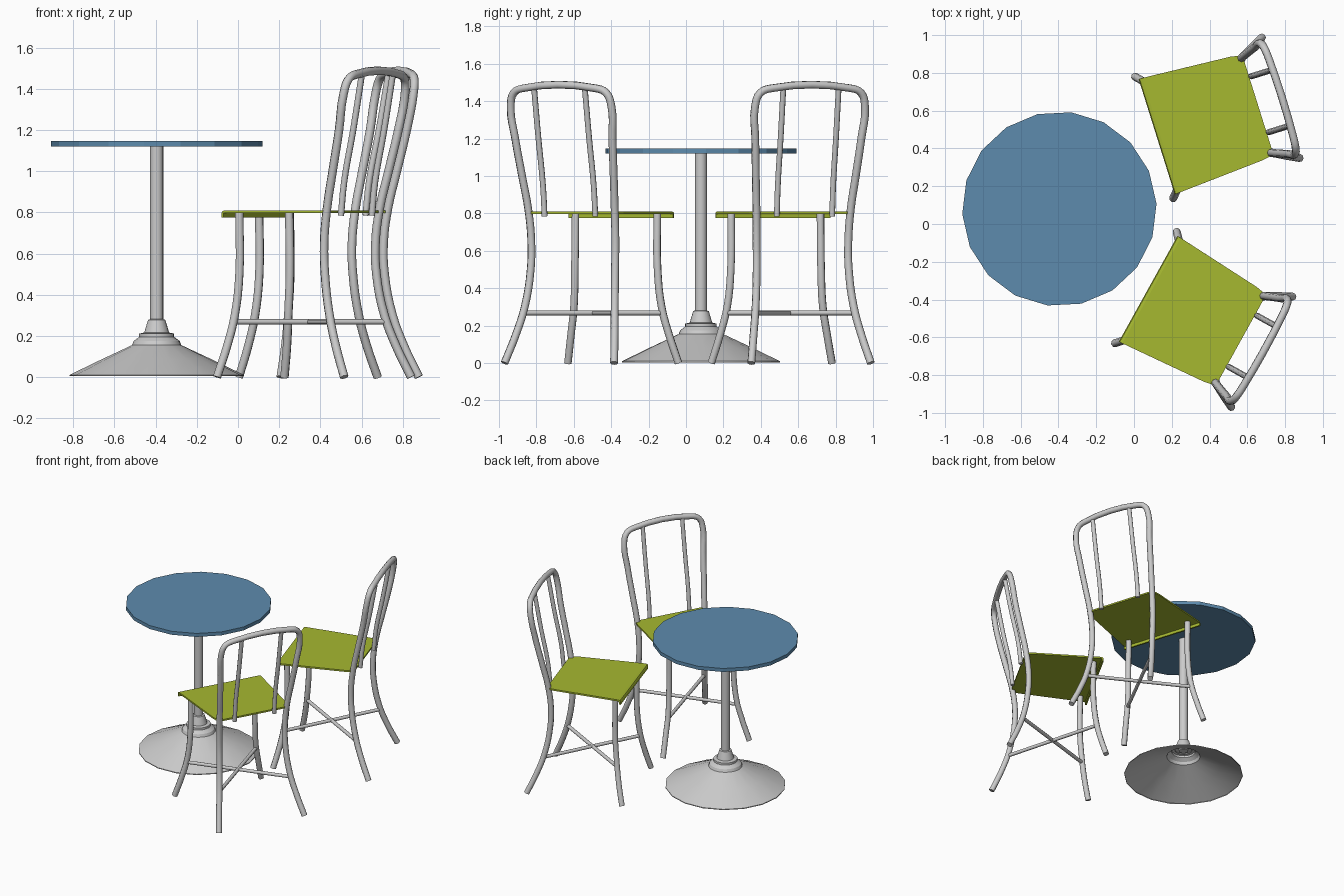
import bpy, bmesh, math
from mathutils import Matrix

if "Cube" in bpy.data.objects:
    bpy.data.objects.remove(bpy.data.objects["Cube"])

TABLE = (-0.395, 0.08)
# chair placements: front-edge midpoint x, y and facing angle
CHAIRS = [(0.12, 0.4625, 17.4), (0.075, -0.343, -29.0)]


def material(name, rgb):
    m = bpy.data.materials.new(name)
    m.diffuse_color = (*rgb, 1)
    m.use_nodes = True
    m.node_tree.nodes["Principled BSDF"].inputs["Base Color"].default_value = m.diffuse_color
    return m


GREEN = material("seat_green", (0.38, 0.48, 0.03))
BLUE = material("top_blue", (0.11, 0.26, 0.42))


def smooth(ob, angle=35):
    bpy.ops.object.select_all(action='DESELECT')
    ob.select_set(True)
    bpy.context.view_layer.objects.active = ob
    bpy.ops.object.shade_smooth_by_angle(angle=math.radians(angle))


def add(name, mesh, mat=None):
    ob = bpy.data.objects.new(name, mesh)
    if mat:
        mesh.materials.append(mat)
    bpy.context.collection.objects.link(ob)
    return ob


def lathe(name, profile, mat=None, sides=18, close=False, angle=35):
    """Spin (radius, z) points round the table axis."""
    bm = bmesh.new()
    rings = []
    for r, z in profile:
        rings.append([bm.verts.new((r * math.cos(a), r * math.sin(a), z))
                      for a in (math.radians(3) + math.tau * i / sides for i in range(sides))])
    for lo, hi in zip(rings, rings[1:]):
        for i in range(sides):
            j = (i + 1) % sides
            bm.faces.new((lo[i], lo[j], hi[j], hi[i]))
    if close:
        bm.faces.new(rings[0][::-1])
        bm.faces.new(rings[-1])
    me = bpy.data.meshes.new(name)
    bm.to_mesh(me)
    bm.free()
    ob = add(name, me, mat)
    ob.location = (*TABLE, 0)
    if angle:
        smooth(ob, angle)
    return ob


def tube_mesh(name, pts, radius):
    """Round bar along a smooth path, returned as a mesh."""
    cu = bpy.data.curves.new(name, 'CURVE')
    cu.dimensions = '3D'
    cu.bevel_depth = radius
    cu.bevel_resolution = 2
    cu.resolution_u = 4
    cu.use_fill_caps = True
    sp = cu.splines.new('BEZIER')
    sp.bezier_points.add(len(pts) - 1)
    for bp, p in zip(sp.bezier_points, pts):
        bp.co = p
        bp.handle_left_type = bp.handle_right_type = 'AUTO'
    ob = add(name, cu)
    bpy.ops.object.select_all(action='DESELECT')
    ob.select_set(True)
    bpy.context.view_layer.objects.active = ob
    bpy.ops.object.convert(target='MESH')
    ob = bpy.context.view_layer.objects.active
    smooth(ob, 50)
    me = ob.data
    bpy.data.objects.remove(ob)
    return me


def mirror(pts):
    return [(x, -y, z) for x, y, z in pts]


def seat_mesh():
    """Thin plate with rounded back corners and a turned-down front lip."""
    rows = [(0.0, 0.32, 0.775), (0.0, 0.32, 0.798), (0.005, 0.32, 0.806), (0.02, 0.319, 0.81),
            (0.50, 0.287, 0.81), (0.535, 0.28, 0.81), (0.555, 0.262, 0.81), (0.562, 0.235, 0.81)]
    bm = bmesh.new()
    pairs = [(bm.verts.new((u, -w, z)), bm.verts.new((u, w, z))) for u, w, z in rows]
    for (a, b), (c, d) in zip(pairs, pairs[1:]):
        bm.faces.new((a, c, d, b))
    me = bpy.data.meshes.new("seat")
    bm.to_mesh(me)
    bm.free()
    me.materials.append(GREEN)
    return me


# table
lathe("table_top", [(0.515, 1.12), (0.515, 1.147)], BLUE, close=True, angle=0)
lathe("table_stem", [(0.032, 0.2), (0.032, 1.12)], close=True)
lathe("stem_collar", [(0.062, 0.21), (0.055, 0.235), (0.042, 0.278), (0.032, 0.281)])
lathe("table_base", [(0.425, 0.004), (0.425, 0.01), (0.27, 0.085), (0.12, 0.155), (0.112, 0.175),
                     (0.085, 0.195), (0.085, 0.211), (0.062, 0.216), (0.032, 0.216)], angle=30)

# chair parts, local frame: +x towards the back, y sideways
side = [(0.69, 0.335, 0.0), (0.625, 0.302, 0.15), (0.575, 0.275, 0.3), (0.54, 0.258, 0.5),
        (0.535, 0.257, 0.65), (0.555, 0.264, 0.82), (0.595, 0.28, 1.0), (0.64, 0.297, 1.2),
        (0.67, 0.308, 1.37), (0.683, 0.282, 1.445), (0.69, 0.215, 1.47)]
front = [(-0.015, 0.338, 0.0), (0.02, 0.3, 0.15), (0.045, 0.268, 0.3),
         (0.062, 0.253, 0.5), (0.06, 0.25, 0.8)]
spindle = [(0.572, 0.155, 0.785), (0.59, 0.155, 0.95), (0.64, 0.155, 1.2), (0.688, 0.155, 1.47)]
brace = [(0.042, 0.272, 0.268), (0.585, -0.28, 0.268)]

parts = {
    "back_frame": tube_mesh("back_frame", side + mirror(side)[::-1], 0.021),
    "front_leg_left": tube_mesh("front_leg_left", front, 0.021),
    "front_leg_right": tube_mesh("front_leg_right", mirror(front), 0.021),
    "spindle_left": tube_mesh("spindle_left", spindle, 0.016),
    "spindle_right": tube_mesh("spindle_right", mirror(spindle), 0.016),
    "cross_brace_a": tube_mesh("cross_brace_a", brace, 0.013),
    "cross_brace_b": tube_mesh("cross_brace_b", mirror(brace), 0.013),
    "seat": seat_mesh(),
}

# place both chairs
for n, (x, y, ang) in enumerate(CHAIRS, 1):
    place = Matrix.Translation((x, y, 0)) @ Matrix.Rotation(math.radians(ang), 4, 'Z')
    for name, me in parts.items():
        ob = add(f"chair_{n}_{name}", me)
        ob.matrix_world = place
        if name == "seat":
            mod = ob.modifiers.new("thickness", 'SOLIDIFY')
            mod.thickness = 0.012
            mod.offset = -1
